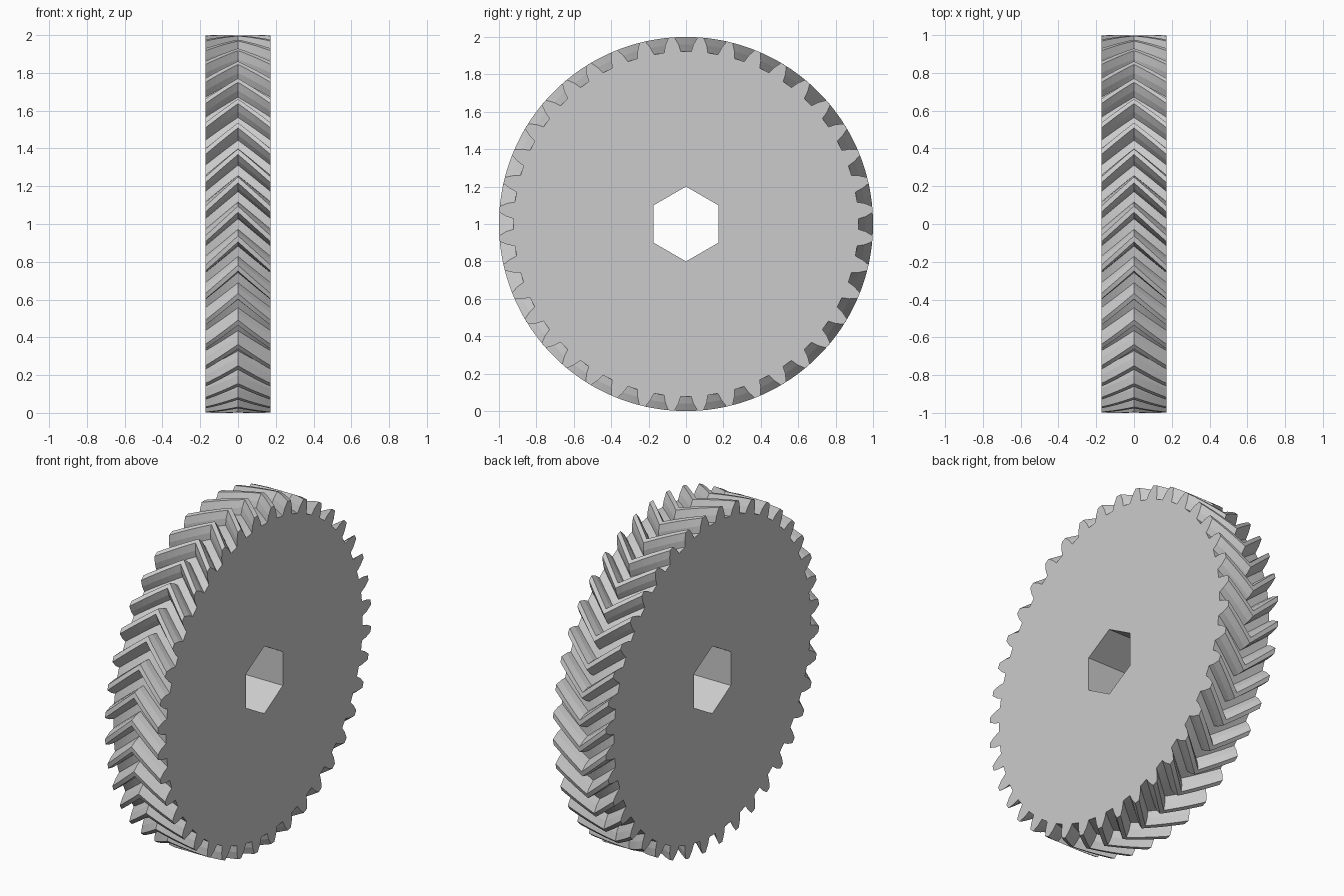
import bpy
import bmesh
from math import sin, cos, pi

cube = bpy.data.objects.get("Cube")
if cube:
    bpy.data.objects.remove(cube, do_unlink=True)

TEETH = 40
HALF_WIDTH = 0.173
PITCH = 2 * pi / TEETH
TWIST = PITCH          # turn of the teeth from each end to the middle
SLICES = 6             # slices in each half
HOLE_RADIUS = 0.2

# One tooth flank: radius and half angle, root to tip
FLANK = [(0.922, 0.0485), (0.96, 0.037), (1.0, 0.016)]
TOOTH = [(r, -a) for r, a in FLANK] + [(r, a) for r, a in reversed(FLANK)]


def add_ring(bm, x, points):
    """Closed loop of vertices at x from (radius, angle) points."""
    return [bm.verts.new((x, r * sin(a), 1 + r * cos(a))) for r, a in points]


def skin(bm, first, second):
    n = len(first)
    for i in range(n):
        j = (i + 1) % n
        bm.faces.new((first[i], first[j], second[j], second[i]))


def cap(bm, *loops):
    """Fill the flat end between the outer loop and the hole."""
    edges = [bm.edges.get((loop[i - 1], loop[i]))
             for loop in loops for i in range(len(loop))]
    bmesh.ops.triangle_fill(bm, use_beauty=True, edges=edges)


bm = bmesh.new()

# Herringbone teeth: the outline turns towards the middle and back
rings = []
for s in range(-SLICES, SLICES + 1):
    t = s / SLICES
    turn = TWIST * (1 - abs(t))
    outline = [(r, a + turn + (k + 0.5) * PITCH)
               for k in range(TEETH) for r, a in TOOTH]
    rings.append(add_ring(bm, t * HALF_WIDTH, outline))
for first, second in zip(rings, rings[1:]):
    skin(bm, first, second)

# Hexagonal shaft hole
hexagon = [(HOLE_RADIUS, k * pi / 3) for k in range(6)]
holes = [add_ring(bm, x, hexagon) for x in (-HALF_WIDTH, HALF_WIDTH)]
skin(bm, *holes)

# Flat end faces
cap(bm, rings[0], holes[0])
cap(bm, rings[-1], holes[1])
bmesh.ops.recalc_face_normals(bm, faces=bm.faces)

mesh = bpy.data.meshes.new("herringbone_gear")
bm.to_mesh(mesh)
bm.free()
gear = bpy.data.objects.new("herringbone_gear", mesh)
bpy.context.collection.objects.link(gear)

# Plain grey
grey = bpy.data.materials.new("light_grey")
grey.use_nodes = True
grey.diffuse_color = (0.6, 0.6, 0.6, 1)
grey.node_tree.nodes["Principled BSDF"].inputs["Base Color"].default_value = grey.diffuse_color
mesh.materials.append(grey)
